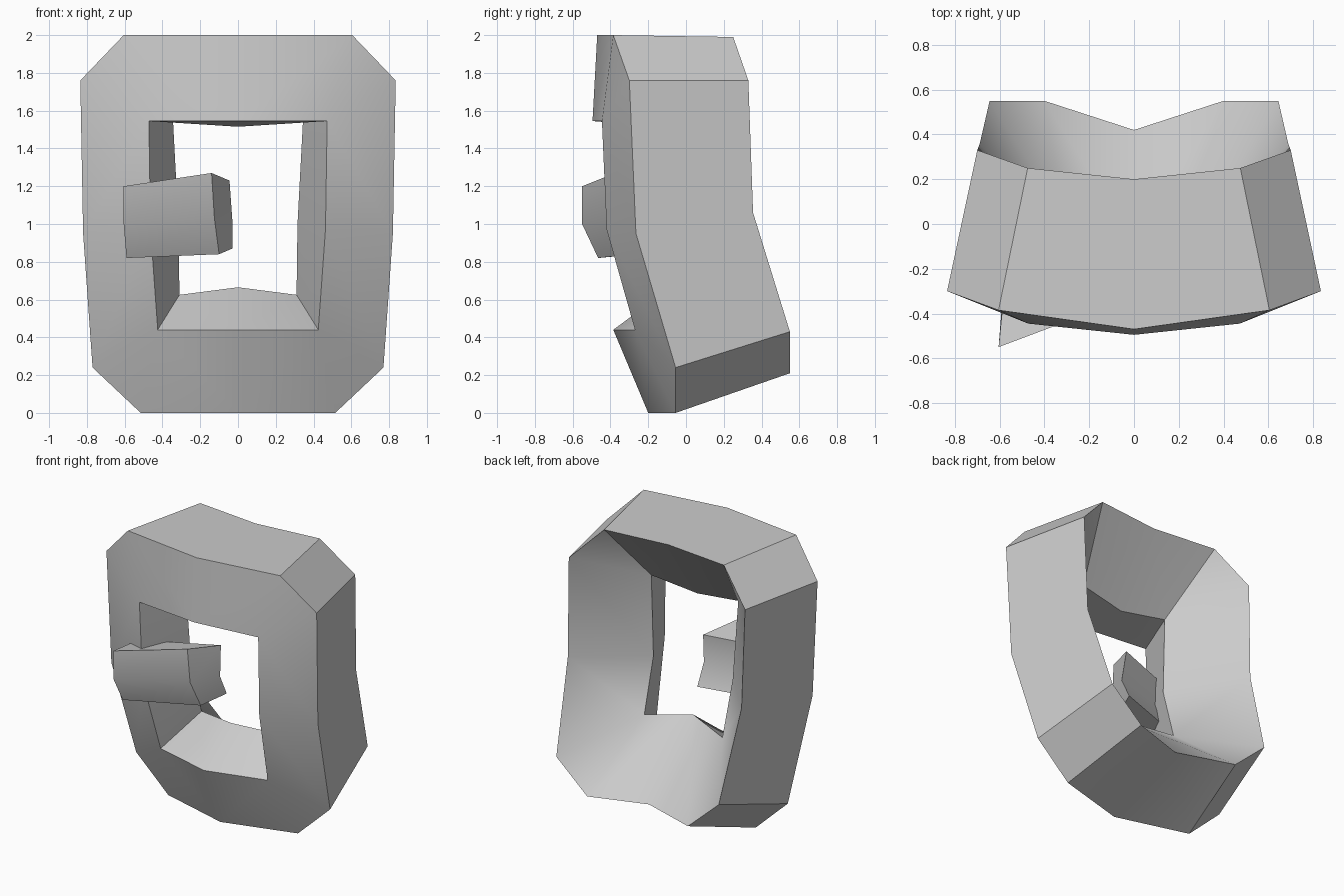
import bpy
import bmesh

cube = bpy.data.objects.get("Cube")
if cube:
    bpy.data.objects.remove(cube, do_unlink=True)

grey = bpy.data.materials.new("plain_grey")
grey.use_nodes = True
colour = (0.6, 0.6, 0.6, 1)
grey.diffuse_color = colour
shader = grey.node_tree.nodes["Principled BSDF"]
shader.inputs["Base Color"].default_value = colour
shader.inputs["Roughness"].default_value = 0.7


def add_object(name, bm):
    """Turn a bmesh into a grey object, smooth apart from its sharp edges."""
    mesh = bpy.data.meshes.new(name)
    bm.to_mesh(mesh)
    bm.free()
    mesh.materials.append(grey)
    obj = bpy.data.objects.new(name, mesh)
    bpy.context.collection.objects.link(obj)
    bpy.ops.object.select_all(action="DESELECT")
    obj.select_set(True)
    bpy.context.view_layer.objects.active = obj
    bpy.ops.object.shade_smooth_by_angle(angle=0.52)
    return obj


def bridge(bm, ring_a, ring_b):
    """Join two open rings; repeated corners collapse to triangles."""
    for i in range(len(ring_a) - 1):
        corners = [ring_a[i], ring_a[i + 1], ring_b[i + 1], ring_b[i]]
        unique = list(dict.fromkeys(corners))
        if len(unique) > 2:
            bm.faces.new(unique)


# Frame: half rings from top centre, down the left side, to bottom centre
outer_front = [(0, -0.47, 2), (0.605, -0.385, 2), (0.835, -0.30, 1.76),
               (0.82, -0.265, 0.95), (0.77, -0.055, 0.24),
               (0.515, -0.055, 0), (0, -0.20, 0)]
outer_back = [(0, 0.20, 1.99), (0.475, 0.25, 1.99), (0.70, 0.33, 1.76),
              (0.69, 0.355, 1.06), (0.645, 0.55, 0.43),
              (0.40, 0.55, 0.21), (0, 0.42, 0.21)]
inner_back = [(0, -0.13, 1.515), (0.345, -0.10, 1.565), (0.315, -0.08, 1.0),
              (0.31, 0.03, 0.625), (0, -0.08, 0.665)]
inner_front = [(0, -0.495, 1.545), (0.472, -0.445, 1.545), (0.463, -0.42, 0.97),
               (0.425, -0.27, 0.44), (0, -0.385, 0.44)]

bm = bmesh.new()
rings = []
for points in (outer_front, outer_back, inner_back, inner_front):
    verts = [bm.verts.new(p) for p in points]
    if len(verts) == 5:
        # The square opening uses each corner twice against the cut corners
        verts = [verts[i] for i in (0, 1, 1, 2, 3, 3, 4)]
    rings.append(verts)
for i, ring in enumerate(rings):
    bridge(bm, ring, rings[(i + 1) % len(rings)])
frame = add_object("buckle_frame", bm)
mirror = frame.modifiers.new("Mirror", "MIRROR")
mirror.use_clip = True

# Prong: bent block lofted through three levels, set into the right side
levels = [
    [(-0.59, -0.465, 0.82), (-0.10, -0.28, 0.84), (-0.03, -0.085, 0.87), (-0.57, -0.25, 0.84)],
    [(-0.605, -0.55, 1.0), (-0.125, -0.365, 1.03), (-0.03, -0.16, 1.02), (-0.585, -0.30, 1.0)],
    [(-0.605, -0.55, 1.2), (-0.14, -0.375, 1.27), (-0.045, -0.13, 1.23), (-0.58, -0.30, 1.19)],
]
bm = bmesh.new()
loops = [[bm.verts.new(p) for p in level] for level in levels]
for low, high in zip(loops, loops[1:]):
    bridge(bm, low + low[:1], high + high[:1])
bm.faces.new(reversed(loops[0]))
bm.faces.new(loops[-1])
add_object("buckle_prong", bm)
